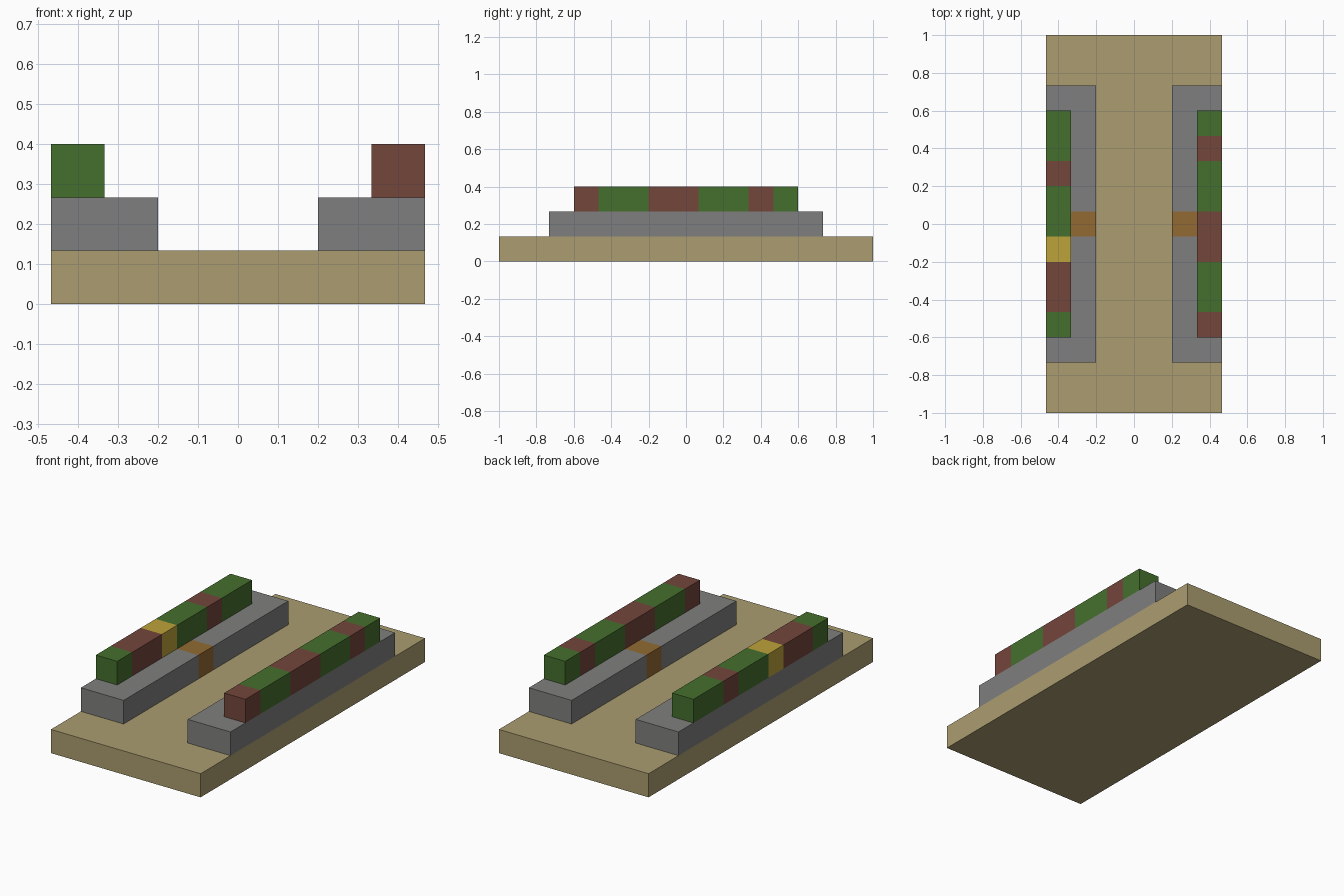
import bpy, bmesh
from mathutils import Vector

cube = bpy.data.objects.get("Cube")
if cube:
    bpy.data.objects.remove(cube, do_unlink=True)

U = 2 / 15  # side of one block


def linear(c):
    c /= 255
    return c / 12.92 if c <= 0.04045 else ((c + 0.055) / 1.055) ** 2.4


def material(name, *rgb):
    m = bpy.data.materials.new(name)
    m.use_nodes = True
    colour = [linear(c) for c in rgb] + [1]
    m.diffuse_color = colour
    m.node_tree.nodes["Principled BSDF"].inputs["Base Color"].default_value = colour
    return m


sand = material("sand", 171, 157, 112)
stone = material("stone_grey", 127, 127, 126)
green = material("leaf_green", 69, 112, 46)
red = material("brick_red", 116, 70, 59)
yellow = material("flower_yellow", 188, 162, 58)
orange = material("wood_orange", 146, 106, 51)


def block(name, low, high, mats, cuts_x=(), cuts_y=(), rule=None):
    """Box in block units, cut across x and y, coloured by a rule on face centres."""
    low, high = Vector(low), Vector(high)
    bm = bmesh.new()
    bmesh.ops.create_cube(bm, size=1)
    for v in bm.verts:
        v.co = (low + high) / 2 + v.co * (high - low)
    cuts = [((x, 0, 0), (1, 0, 0)) for x in cuts_x]
    cuts += [((0, y, 0), (0, 1, 0)) for y in cuts_y]
    for point, normal in cuts:
        bmesh.ops.bisect_plane(bm, geom=bm.verts[:] + bm.edges[:] + bm.faces[:],
                               plane_co=point, plane_no=normal)
    if rule:
        for f in bm.faces:
            f.material_index = rule(f.calc_center_median())
    bmesh.ops.scale(bm, vec=(U, U, U), verts=bm.verts)
    mesh = bpy.data.meshes.new(name)
    bm.to_mesh(mesh)
    bm.free()
    for m in mats:
        mesh.materials.append(m)
    bpy.context.collection.objects.link(bpy.data.objects.new(name, mesh))


# Ground slab
block("ground_slab", (-3.5, -7.5, 0), (3.5, 7.5, 1), [sand])


# Stone ledges, each with one wooden block in the middle of the inner edge
def ledge_rule(c):
    return int(abs(c.x) < 2.5 and abs(c.y) < 0.5)


for side, x in (("right", -3.5), ("left", 1.5)):
    block(side + "_ledge", (x, -5.5, 1), (x + 2, 5.5, 2), [stone, orange],
          [x + 1], [-0.5, 0.5], ledge_rule)

# Planted rows on the outer edges, one letter per block from front to back
palette = [green, red, yellow]
for side, x, pattern in (("right", -3.5, "GRRYGGRGG"), ("left", 2.5, "RGGRRGGRG")):
    def row_rule(c, pattern=pattern):
        return "GRY".index(pattern[min(8, max(0, int(c.y + 4.5)))])

    seams = [i - 4.5 for i in range(1, 9) if pattern[i] != pattern[i - 1]]
    block(side + "_planted_row", (x, -4.5, 2), (x + 1, 4.5, 3), palette,
          cuts_y=seams, rule=row_rule)
